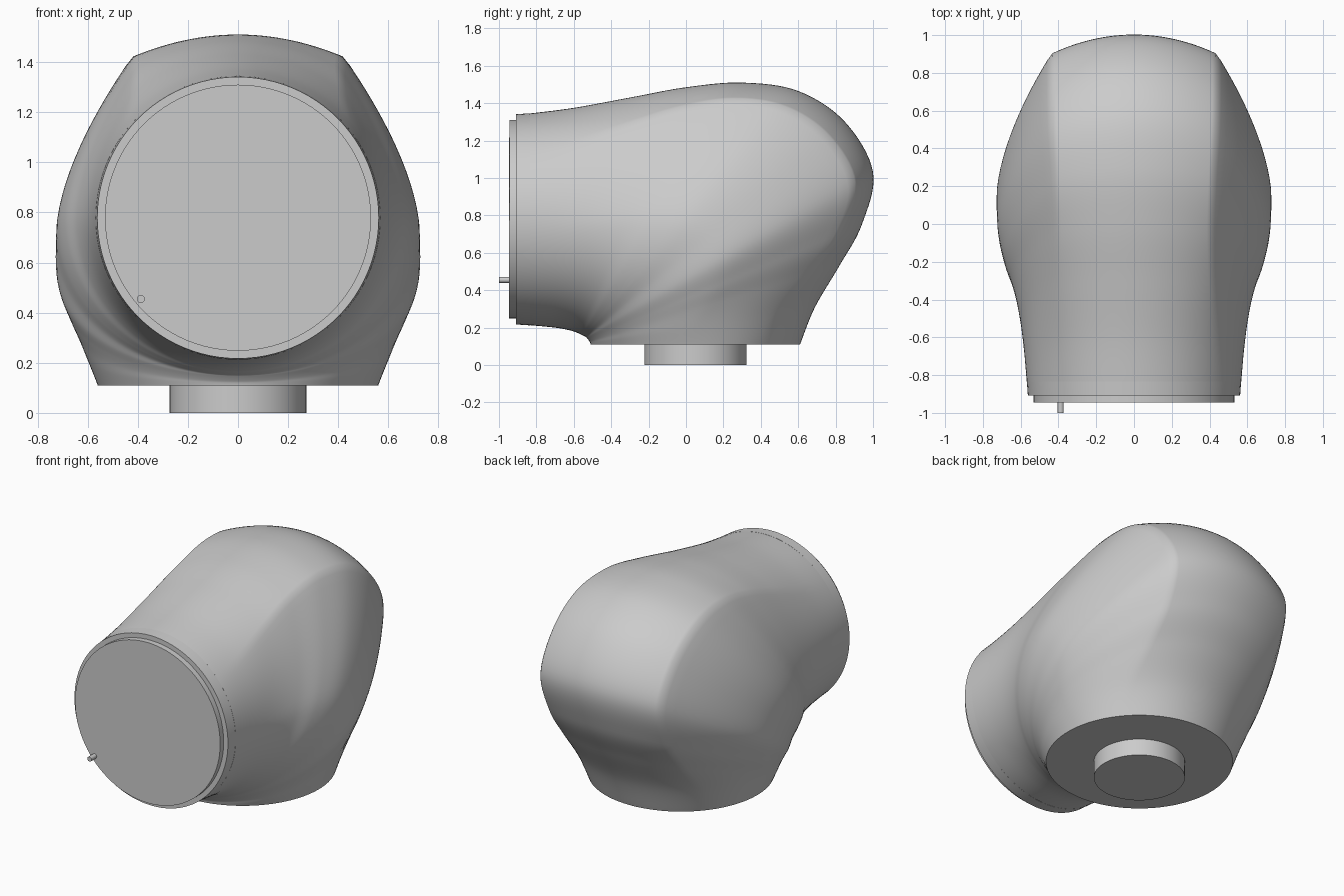
import bpy, bmesh, math
from mathutils import Vector

cube = bpy.data.objects.get("Cube")
if cube:
    bpy.data.objects.remove(cube, do_unlink=True)

grey = bpy.data.materials.new("plain_grey")
grey.use_nodes = True
grey.diffuse_color = (0.6, 0.6, 0.6, 1)
grey.node_tree.nodes["Principled BSDF"].inputs["Base Color"].default_value = (0.6, 0.6, 0.6, 1)


def finish(name, bm, angle=35):
    bmesh.ops.recalc_face_normals(bm, faces=bm.faces)
    mesh = bpy.data.meshes.new(name)
    bm.to_mesh(mesh)
    bm.free()
    obj = bpy.data.objects.new(name, mesh)
    bpy.context.collection.objects.link(obj)
    mesh.materials.append(grey)
    bpy.ops.object.select_all(action="DESELECT")
    obj.select_set(True)
    bpy.context.view_layer.objects.active = obj
    bpy.ops.object.shade_smooth_by_angle(angle=math.radians(angle))
    return obj


def cylinder(name, start, end, r1, r2, sides=96):
    start, end = Vector(start), Vector(end)
    axis = end - start
    bm = bmesh.new()
    bmesh.ops.create_cone(bm, cap_ends=True, segments=sides, radius1=r1, radius2=r2, depth=axis.length)
    bm.transform(axis.to_track_quat("Z", "Y").to_matrix().to_4x4())
    bmesh.ops.translate(bm, verts=bm.verts, vec=(start + end) / 2)
    return finish(name, bm)


# Elbow sections: outer y, z, inner y, z, half width, crown amount
KEYS = [
    (-.835, 1.345, -.835, .213, .568, 0), (-.60, 1.375, -.70, .20, .585, .2),
    (-.30, 1.43, -.62, .185, .61, .55), (0, 1.485, -.575, .17, .645, .85),
    (.30, 1.51, -.555, .16, .69, 1), (.60, 1.465, -.545, .155, .72, 1),
    (.85, 1.30, -.535, .15, .727, 1), (1.0, 1.03, -.53, .145, .722, 1),
    (.94, .75, -.522, .135, .68, .85), (.82, .53, -.515, .125, .64, .55),
    (.69, .31, -.512, .118, .60, .2), (.61, .11, -.51, .11, .56, 0),
]
RIDGE, WIDEST = math.radians(52), math.radians(95)
RIDGE_U, RIDGE_H, WIDE_U = .87, .607, -.08


def crown(a):
    """Section with a shallow cap, a ridge, and bulging sides."""
    if a <= RIDGE:
        f = math.sin(a) / math.sin(RIDGE)
        return 1 - (1 - RIDGE_U) * f * f, RIDGE_H * f
    if a <= WIDEST:
        f = (WIDEST - a) / (WIDEST - RIDGE)
        return WIDE_U + (RIDGE_U - WIDE_U) * f, 1 - (1 - RIDGE_H) * f ** 1.6
    b = math.pi / 2 * (math.pi - a) / (math.pi - WIDEST)
    return WIDE_U - (1 + WIDE_U) * math.cos(b), math.sin(b)


def spline(t):
    i = min(int(t), len(KEYS) - 2)
    f = t - i
    p = [KEYS[max(0, min(len(KEYS) - 1, i + k))] for k in (-1, 0, 1, 2)]
    return [b + .5 * f * (c - a + f * (2 * a - 5 * b + 4 * c - d + f * (3 * (b - c) + d - a)))
            for a, b, c, d in zip(*p)]


# Housing: bent sweep from the front opening to the base
STEPS, SIDES = 8, 120
bm = bmesh.new()
rings = []
for n in range((len(KEYS) - 1) * STEPS + 1):
    oy, oz, iy, iz, width, k = spline(n / STEPS)
    ring = []
    for j in range(SIDES):
        a = 2 * math.pi * j / SIDES
        side = 1 if a <= math.pi else -1
        a = min(a, 2 * math.pi - a)
        cu, ch = crown(a)
        u = math.cos(a) * (1 - k) + cu * k
        h = math.sin(a) * (1 - k) + ch * k
        s = (u + 1) / 2
        ring.append(bm.verts.new((side * width * h, iy + (oy - iy) * s, iz + (oz - iz) * s)))
    rings.append(ring)
for r, q in zip(rings, rings[1:]):
    for j in range(SIDES):
        m = (j + 1) % SIDES
        bm.faces.new((r[j], r[m], q[m], q[j]))
bm.faces.new(rings[0])
bm.faces.new(rings[-1])
finish("elbow_housing", bm, 45)

# Front rim, cover plate, locating pin and base spigot
cylinder("front_rim", (0, -.835, .779), (0, -.908, .779), .567, .562)
cylinder("front_cover", (0, -.90, .779), (0, -.945, .779), .531, .531)
cylinder("locating_pin", (-.388, -.94, .455), (-.388, -1, .455), .016, .016, 12)
cylinder("base_spigot", (0, .05, .12), (0, .05, 0), .273, .273)
